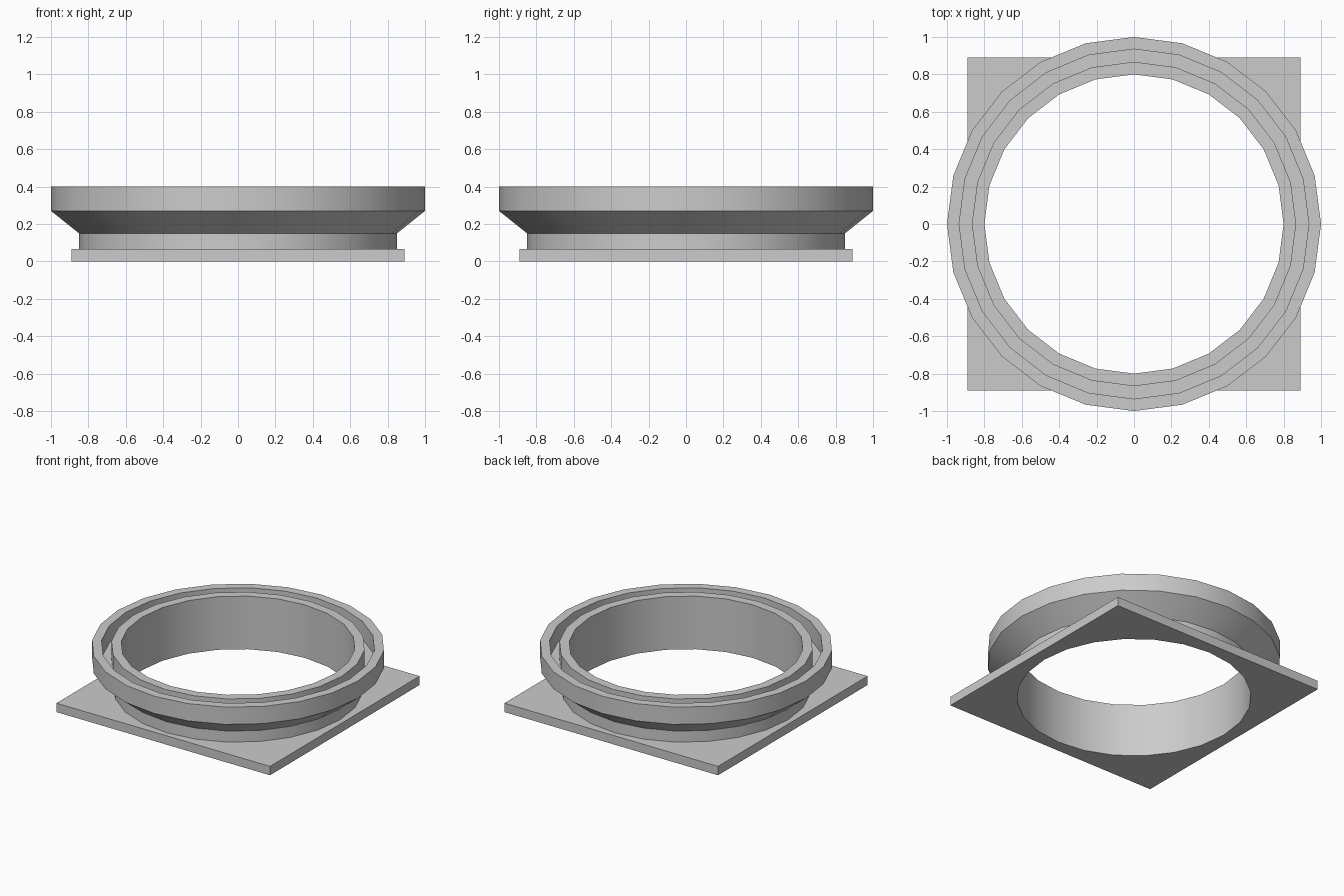
import bpy
import bmesh
import math
from mathutils import Matrix, Vector

SIDES = 24
PLATE_HALF = 0.89
PLATE_TOP = 0.067

default_cube = bpy.data.objects.get("Cube")
if default_cube:
    bpy.data.objects.remove(default_cube, do_unlink=True)

# Single plain grey material
grey = bpy.data.materials.new("light_grey")
grey.use_nodes = True
colour = (0.6, 0.6, 0.6, 1)
grey.diffuse_color = colour
grey.node_tree.nodes["Principled BSDF"].inputs["Base Color"].default_value = colour

# Wall section (radius, height): neck, flare, outer rim, groove, inner rim, bore
section = [
    (0.85, PLATE_TOP), (0.85, 0.15), (1.0, 0.27), (1.0, 0.4),
    (0.935, 0.4), (0.935, 0.27), (0.867, 0.27), (0.867, 0.4),
    (0.8, 0.4), (0.8, 0),
]

bm = bmesh.new()


def make_loop(points):
    """Closed loop of vertices and edges."""
    verts = [bm.verts.new(p) for p in points]
    edges = [bm.edges.new((a, b)) for a, b in zip(verts, verts[1:] + verts[:1])]
    return verts, edges


def circle(radius, z):
    return [Matrix.Rotation(math.tau * i / SIDES, 3, "Z") @ Vector((radius, 0, z))
            for i in range(SIDES)]


def square(z):
    h = PLATE_HALF
    return [(-h, -h, z), (h, -h, z), (h, h, z), (-h, h, z)]


def join(lower, upper):
    """Band of quads between two loops."""
    n = len(lower)
    for i in range(n):
        j = (i + 1) % n
        bm.faces.new((lower[i], lower[j], upper[j], upper[i]))


# Turned collar with its double rim
rings = [make_loop(circle(r, z)) for r, z in section]
for (lower, _), (upper, _) in zip(rings, rings[1:]):
    join(lower, upper)

# Square base plate, open at the bore
bottom = make_loop(square(0))
top = make_loop(square(PLATE_TOP))
join(bottom[0], top[0])
for outline, hole, normal in ((top, rings[0], (0, 0, 1)), (bottom, rings[-1], (0, 0, -1))):
    bmesh.ops.triangle_fill(bm, edges=outline[1] + hole[1], use_beauty=True, normal=normal)

bmesh.ops.recalc_face_normals(bm, faces=bm.faces[:])
mesh = bpy.data.meshes.new("flanged_collar")
bm.to_mesh(mesh)
bm.free()
mesh.materials.append(grey)
collar = bpy.data.objects.new("flanged_collar", mesh)
bpy.context.collection.objects.link(collar)

# Smooth round walls, crisp corners
bpy.ops.object.select_all(action="DESELECT")
collar.select_set(True)
bpy.context.view_layer.objects.active = collar
bpy.ops.object.shade_smooth_by_angle(angle=math.radians(30))
